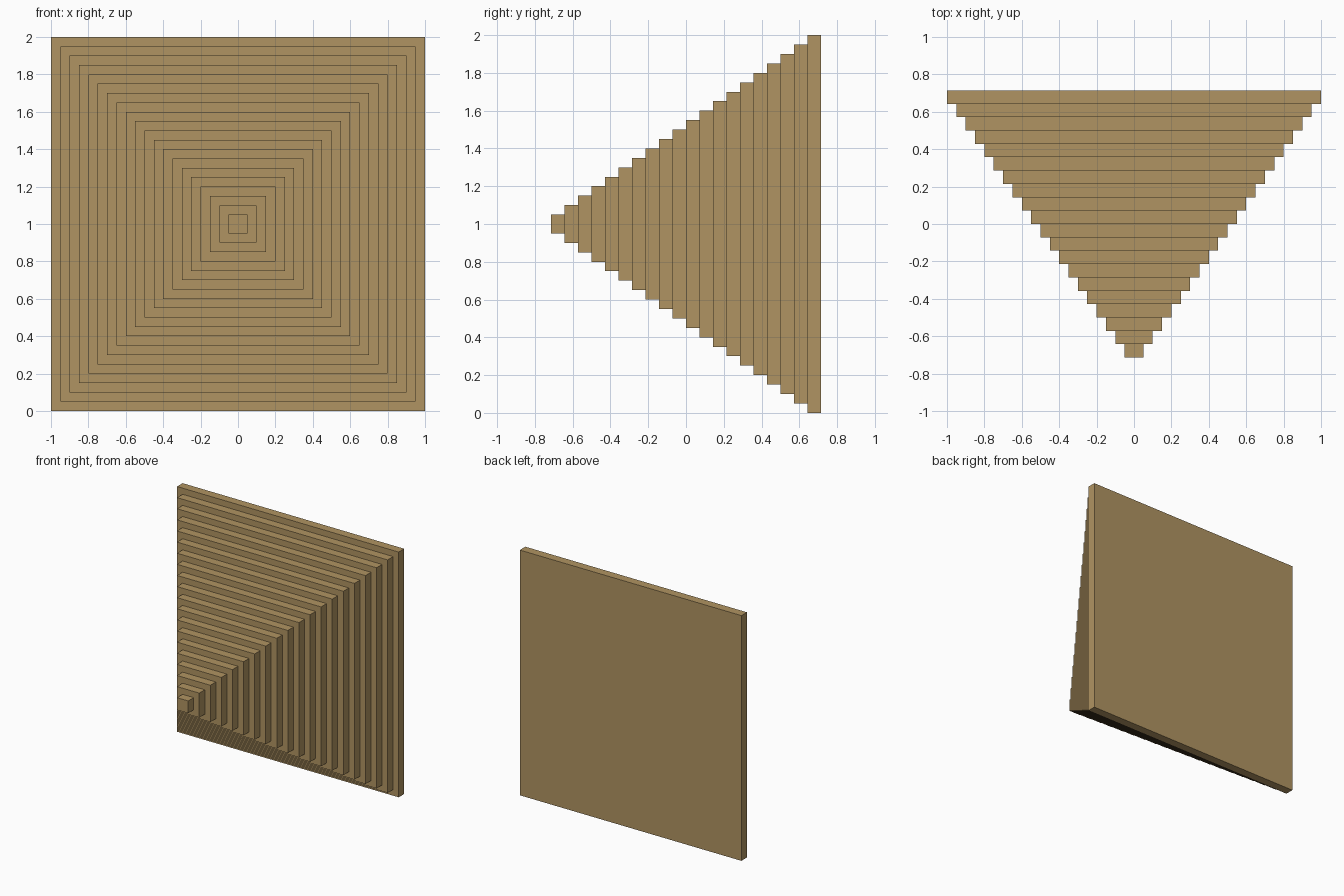
import bpy, bmesh

if "Cube" in bpy.data.objects:
    bpy.data.objects.remove(bpy.data.objects["Cube"])

STEPS = 20
DEPTH = 1.428            # full depth along y
RISE = DEPTH / STEPS     # thickness of one step

tan = bpy.data.materials.new("tan")
tan.diffuse_color = (0.434, 0.296, 0.122, 1.0)
tan.use_nodes = True
tan.node_tree.nodes["Principled BSDF"].inputs["Base Color"].default_value = tan.diffuse_color


def square_ring(bm, half, y):
    """Four vertices of a square facing the front, centred on z = 1."""
    return [bm.verts.new((sx * half, y, 1 + sz * half))
            for sx, sz in ((-1, -1), (1, -1), (1, 1), (-1, 1))]


def bridge(bm, a, b):
    for i in range(4):
        j = (i + 1) % 4
        bm.faces.new((a[i], a[j], b[j], b[i]))


# Stepped pyramid: one watertight skin, tip at the front, flat base at the back
bm = bmesh.new()
previous = None
for i in range(STEPS):
    half = (i + 1) / STEPS
    y = -DEPTH / 2 + i * RISE
    near, far = square_ring(bm, half, y), square_ring(bm, half, y + RISE)
    if previous:
        bridge(bm, previous, near)   # front tread of the step
    else:
        bm.faces.new(near)           # tip
    bridge(bm, near, far)            # sides of the step
    previous = far
bm.faces.new(previous)               # back
bmesh.ops.recalc_face_normals(bm, faces=bm.faces)

mesh = bpy.data.meshes.new("stepped_pyramid")
bm.to_mesh(mesh)
bm.free()
mesh.materials.append(tan)
bpy.context.collection.objects.link(bpy.data.objects.new("stepped_pyramid", mesh))
